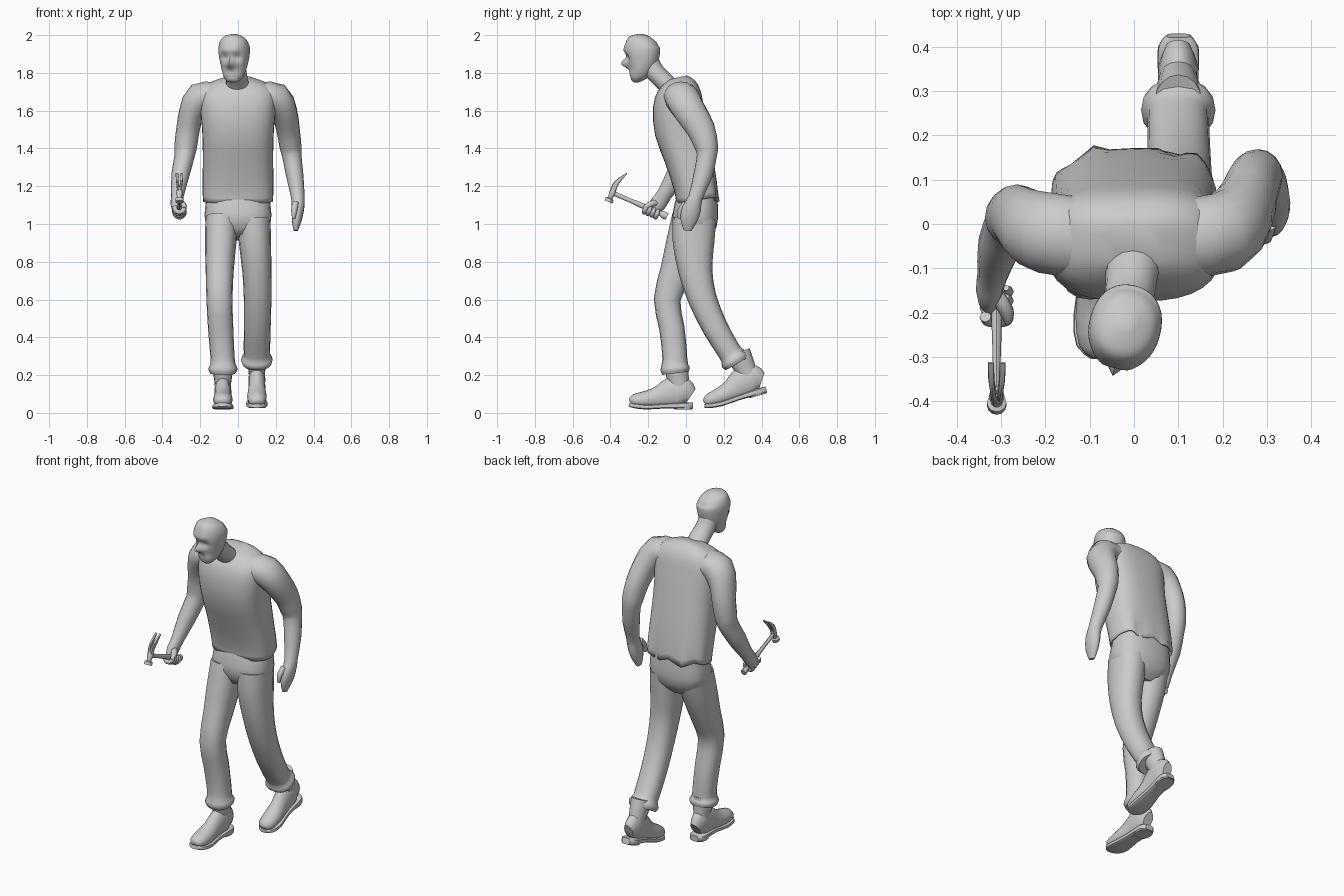
import bpy, bmesh, math
from mathutils import Vector, Matrix

X, Y = Vector((1, 0, 0)), Vector((0, 1, 0))


def finish(name, bm, angle=50):
    bmesh.ops.recalc_face_normals(bm, faces=bm.faces)
    me = bpy.data.meshes.new(name)
    bm.to_mesh(me)
    bm.free()
    ob = bpy.data.objects.new(name, me)
    bpy.context.collection.objects.link(ob)
    bpy.ops.object.select_all(action='DESELECT')
    ob.select_set(True)
    bpy.context.view_layer.objects.active = ob
    bpy.ops.object.shade_smooth_by_angle(angle=math.radians(angle))
    return ob


def spline(rings, steps):
    out = []
    for i in range(len(rings) - 1):
        p0, p1, p2, p3 = [rings[min(max(j, 0), len(rings) - 1)] for j in (i - 1, i, i + 1, i + 2)]
        for s in range(steps):
            t = s / steps
            out.append([.5 * (2*b + (c-a)*t + (2*a-5*b+4*c-d)*t*t + (3*b-a-3*c+d)*t**3)
                        for a, b, c, d in zip(p0, p1, p2, p3)])
    return out + [list(rings[-1])]


def loft(name, rings, ref=X, n=16, steps=2, power=2.0, caps=(1, 1), shape=None, mat=None, angle=50):
    """Skin through rings (x, y, z, radius along ref, radius across)."""
    rings = spline(rings, steps)
    pts = [Vector(r[:3]) for r in rings]
    bm = bmesh.new()
    loops = []
    for i, r in enumerate(rings):
        t = (pts[min(i + 1, len(pts) - 1)] - pts[max(i - 1, 0)]).normalized()
        u = (ref - t * ref.dot(t)).normalized()
        v = t.cross(u)
        loop = []
        for k in range(n):
            a = 2 * math.pi * k / n
            c, s = math.cos(a), math.sin(a)
            c = math.copysign(abs(c) ** (2 / power), c)
            s = math.copysign(abs(s) ** (2 / power), s)
            loop.append(bm.verts.new(pts[i] + u * c * r[3] + v * s * r[4]))
        loops.append(loop)
    for a, b in zip(loops, loops[1:]):
        for k in range(n):
            bm.faces.new((a[k], a[(k + 1) % n], b[(k + 1) % n], b[k]))
    if caps[0]:
        bm.faces.new(loops[0])
    if caps[1]:
        bm.faces.new(loops[-1])
    if shape:
        for vert in bm.verts:
            shape(vert.co)
    if mat:
        bm.transform(mat)
    return finish(name, bm, angle)


# Sweater body with a loose, creased back hem
def hem_folds(co):
    if co.z < 1.26 and co.y > .08:
        f = (1.26 - co.z) / .12
        co.y += .012 * f * math.sin(co.x * 55)
        co.z += .012 * f * math.cos(co.x * 40)


sweater = loft("sweater_body", [
    (0, .06, 1.12, .185, .112), (0, .05, 1.2, .188, .115), (0, .015, 1.35, .186, .128),
    (0, -.025, 1.5, .19, .142), (0, -.04, 1.62, .2, .135), (0, -.035, 1.7, .195, .115),
    (0, -.04, 1.75, .14, .085), (0, -.045, 1.775, .06, .05)],
    n=32, power=2.7, caps=(0, 1), shape=hem_folds)
mod = sweater.modifiers.new("cloth", 'SOLIDIFY')
mod.thickness = .008

# Arms: sleeve, forearm and palm
loft("straight_arm", [
    (.12, -.03, 1.68, .09, .07), (.2, -.02, 1.665, .092, .085), (.245, .025, 1.59, .085, .07),
    (.265, .08, 1.5, .075, .062), (.278, .108, 1.41, .062, .058), (.285, .11, 1.36, .053, .051),
    (.3, .09, 1.26, .05, .046), (.317, .05, 1.14, .038, .036), (.317, .03, 1.08, .05, .033),
    (.311, .015, 1.02, .045, .026), (.305, .008, .965, .02, .012)], ref=Y)
loft("straight_thumb", [(.305, .0, 1.11, .018, .018), (.297, -.03, 1.07, .016, .016),
                        (.295, -.035, 1.03, .008, .008)], ref=Y, n=8)
loft("bent_arm", [
    (-.12, -.03, 1.68, .09, .07), (-.2, -.02, 1.665, .092, .085), (-.245, 0, 1.59, .082, .068),
    (-.265, .018, 1.5, .072, .062), (-.277, .015, 1.41, .064, .06), (-.283, .002, 1.36, .06, .053),
    (-.305, -.05, 1.26, .055, .048), (-.32, -.115, 1.155, .04, .034), (-.327, -.15, 1.105, .044, .03),
    (-.325, -.185, 1.065, .025, .022)], ref=Y)

# Neck
loft("neck", [(0, -.05, 1.68, .075, .06), (-.004, -.105, 1.745, .06, .05),
              (-.012, -.17, 1.81, .056, .052), (-.02, -.2, 1.87, .055, .055)])

# Head, with brow, eye sockets, nose and mouth pushed into the front
FEATURES = [(.033, 1.885, .018, .022), (-.033, 1.885, .018, .022), (0, 1.845, .013, -.03),
            (0, 1.865, .011, -.015), (.03, 1.915, .016, -.008), (-.03, 1.915, .016, -.008),
            (0, 1.808, .012, .006), (.05, 1.825, .02, .01), (-.05, 1.825, .02, .01)]


def face(co):
    if co.y < -.02:
        for fx, fz, size, push in FEATURES:
            co.y += push * math.exp(-((co.x - fx) ** 2 + (co.z - fz) ** 2) / (2 * size * size))


loft("head", [
    (0, -.045, 1.757, .022, .014), (0, -.033, 1.773, .045, .035), (0, -.015, 1.81, .062, .066),
    (0, -.001, 1.86, .074, .086), (0, .003, 1.91, .081, .095), (0, .006, 1.95, .078, .09),
    (0, .014, 1.98, .06, .068), (0, .02, 2.0, .02, .022)],
    n=40, steps=4, power=2.2, shape=face,
    mat=Matrix.Translation((-.021, -.235, 0)) @ Matrix.Rotation(math.radians(-14), 4, 'Z'))

# Trousers
loft("trouser_seat", [(0, .065, 1.2, .16, .095), (0, .055, 1.1, .172, .115), (0, .045, 1.0, .172, .118),
                      (0, .03, .93, .1, .07)], n=24, power=2.5)
loft("front_trouser_leg", [
    (-.086, .035, 1.03, .086, .11), (-.092, .0, .9, .083, .105), (-.097, -.05, .75, .074, .087),
    (-.098, -.1, .6, .069, .071), (-.092, -.075, .45, .067, .067), (-.083, -.06, .31, .064, .066),
    (-.08, -.06, .26, .066, .068), (-.08, -.058, .235, .078, .078), (-.08, -.055, .21, .068, .07)],
    power=2.3)
loft("rear_trouser_leg", [
    (.086, .045, 1.03, .086, .115), (.09, .04, .9, .085, .11), (.1, .05, .75, .077, .09),
    (.104, .088, .6, .073, .076), (.102, .155, .45, .071, .068), (.1, .22, .34, .07, .063),
    (.1, .242, .305, .07, .065), (.1, .257, .282, .084, .078), (.1, .27, .26, .074, .068)],
    power=2.3)


# Boots: local toe at y = 0, heel at y = 0.33, sole at z = 0
def boot(name, mat):
    loft(name + "_boot", [
        (0, .004, .038, .022, .016), (0, .025, .045, .044, .036), (0, .09, .052, .052, .047),
        (0, .16, .066, .046, .06), (0, .225, .09, .044, .082), (0, .285, .092, .045, .082),
        (0, .325, .07, .028, .045)], mat=mat)
    loft(name + "_boot_shaft", [(0, .268, .06, .04, .05), (0, .262, .14, .044, .054),
                                (0, .252, .2, .052, .062), (0, .248, .25, .053, .063)], mat=mat)
    loft(name + "_boot_sole", [
        (0, -.002, .026, .02, .01), (0, .025, .02, .05, .013), (0, .09, .013, .057, .013),
        (0, .18, .018, .045, .013), (0, .25, .02, .046, .016), (0, .31, .02, .046, .018),
        (0, .336, .02, .026, .016)], power=4, mat=mat, angle=40)
    loft(name + "_boot_heel", [(0, .285, .0, .044, .047), (0, .285, .03, .046, .05)],
         power=2.8, steps=1, mat=mat, angle=40)


boot("front", Matrix.Translation((-.08, -.3, .018)))
boot("rear", Matrix.Translation((.1, .108, .012)) @ Matrix.Rotation(math.radians(16), 4, 'X'))

# Claw hammer
hx = -.31
end, top = Vector((hx, -.1, 1.04)), Vector((hx, -.39, 1.165))
d = (top - end).normalized()
w = X.cross(d)
w = w if w.z > 0 else -w
handle = []
for s, r in ((0, .015), (.06, .016), (.12, .011), (.4, .012), (.7, .009), (1, .01)):
    handle.append((*end.lerp(top, s), r, r * 1.25))
loft("hammer_handle", handle, n=8, steps=1)
neck_rings = []
for s, r in ((.03, .012), (.0, .018), (-.02, .013), (-.03, .013), (-.034, .022), (-.052, .022)):
    neck_rings.append((*(top + w * s), r, r))
loft("hammer_head", neck_rings, n=12, steps=1, angle=35)
for side in (-1, 1):
    claw = []
    for up, back, out, r in ((.0, 0, .006, .014), (.04, .003, .008, .015), (.08, -.008, .012, .011),
                             (.125, -.03, .013, .003)):
        claw.append((*(top + w * up + d * back + X * side * out), .007, r))
    loft("hammer_claw", claw, n=8, power=3, angle=40)

# Fingers and thumb wrapped around the handle
for i in range(4):
    c = end + d * (.055 + .022 * i)
    finger = []
    for k, deg in enumerate((170, 215, 260, 305, 350, 395)):
        a = math.radians(deg)
        r = .013 if k < 5 else .007
        finger.append((*(c + X * math.cos(a) * .026 + w * math.sin(a) * .028), r, r))
    loft("gripping_finger", finger, ref=d, n=8)
loft("gripping_thumb", [(-.322, -.145, 1.11, .017, .017), (-.3, -.175, 1.11, .017, .017),
                        (-.285, -.205, 1.095, .015, .015), (-.285, -.225, 1.085, .007, .007)], ref=Vector((0, 0, 1)), n=8)
